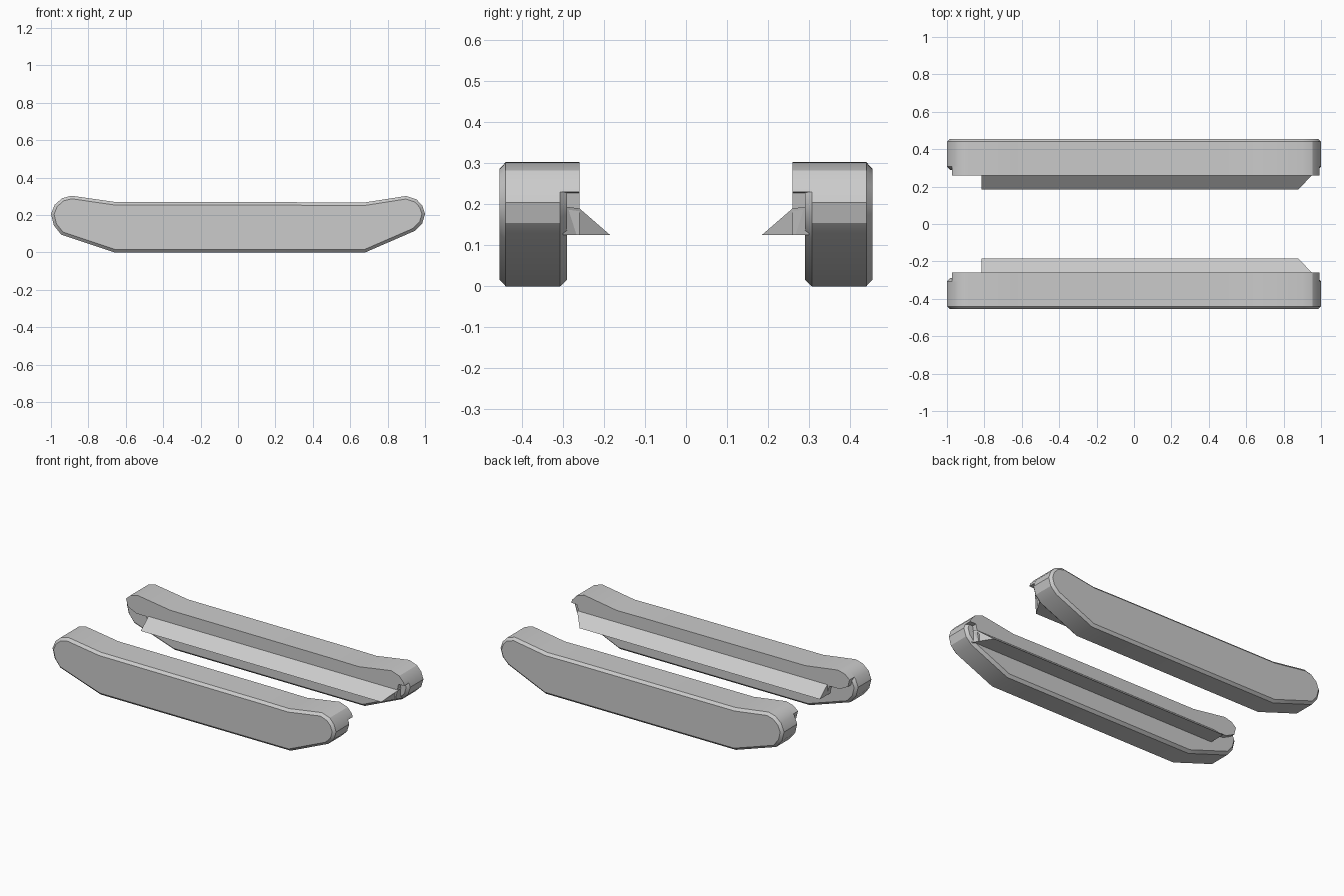
import bpy, bmesh, math
from mathutils import Vector

if "Cube" in bpy.data.objects:
    bpy.data.objects.remove(bpy.data.objects["Cube"])

# side profile of the track (x, z), counter-clockwise
TRACK = [(-0.66, 0), (0.68, 0), (0.945, 0.115), (0.985, 0.155), (1, 0.205),
         (0.985, 0.25), (0.955, 0.283), (0.9, 0.302), (0.67, 0.266),
         (0.48, 0.268), (-0.66, 0.27), (-0.89, 0.303), (-0.94, 0.29),
         (-0.98, 0.255), (-1, 0.205), (-0.985, 0.145), (-0.945, 0.095)]

# inner guard that overhangs the track and carries the ledge
GUARD = [(-0.81, 0.125), (0.93, 0.125), (0.95, 0.228), (0.992, 0.23)] + TRACK[5:13] + \
        [(-0.972, 0.262), (-0.96, 0.215), (-0.9, 0.185), (-0.83, 0.185)]


def inset(pts, d):
    out = []
    for i, p in enumerate(pts):
        p = Vector(p)
        a = (p - Vector(pts[i - 1])).normalized()
        b = (Vector(pts[(i + 1) % len(pts)]) - p).normalized()
        na, nb = Vector((-a.y, a.x)), Vector((-b.y, b.x))
        out.append(p + (na + nb) * d / (1 + na.dot(nb)))
    return out


def loft(name, rings, smooth=True):
    """Skin rings of 3D points and cap both ends."""
    bm = bmesh.new()
    loops = [[bm.verts.new(p) for p in r] for r in rings]
    for r, s in zip(loops, loops[1:]):
        for i in range(len(r)):
            j = (i + 1) % len(r)
            bm.faces.new((r[i], r[j], s[j], s[i]))
    bm.faces.new(loops[0])
    bm.faces.new(loops[-1])
    bmesh.ops.recalc_face_normals(bm, faces=bm.faces)
    me = bpy.data.meshes.new(name)
    bm.to_mesh(me)
    bm.free()
    ob = bpy.data.objects.new(name, me)
    bpy.context.collection.objects.link(ob)
    if smooth:
        bpy.ops.object.select_all(action='DESELECT')
        ob.select_set(True)
        bpy.context.view_layer.objects.active = ob
        bpy.ops.object.shade_smooth_by_angle(angle=math.radians(28))
    return ob


def ring(pts, y):
    return [(x, y, z) for x, z in pts]


for side, label in ((-1, "front"), (1, "back")):
    # chamfered track body
    small = inset(TRACK, 0.016)
    loft(label + "_track", [ring(small, side * 0.29), ring(TRACK, side * 0.307),
                            ring(TRACK, side * 0.44), ring(small, side * 0.455)])
    # guard plate along the inner edge
    loft(label + "_inner_guard", [ring(GUARD, side * 0.26), ring(GUARD, side * 0.308)])
    # sloping ledge: (y, z, right end x)
    section = [(0.30, 0.195, 0.95), (0.26, 0.19, 0.95), (0.185, 0.125, 0.88), (0.30, 0.125, 0.95)]
    loft(label + "_sloping_ledge",
         [[(-0.815, side * y, z) for y, z, x in section],
          [(x, side * y, z) for y, z, x in section]], False)
